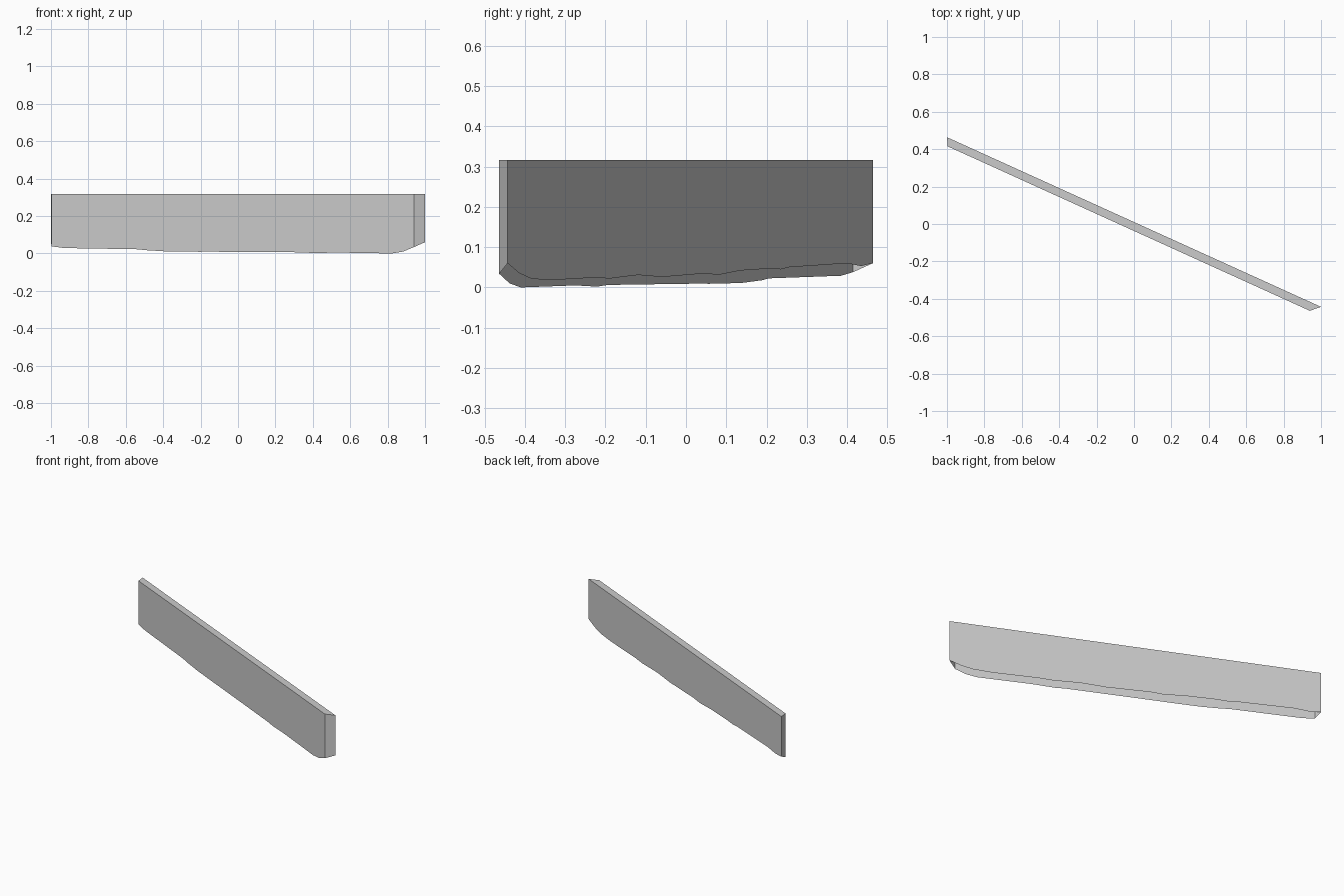
import bpy, bmesh

TOP = 0.317
# plan corners of the two long walls (left end, right end)
FRONT = ((-0.996, 0.415), (0.94, -0.464))
BACK = ((-1.0, 0.464), (1.0, -0.443))

# ragged lower edges as (y, z), from left end to right end
FRONT_EDGE = [(0.415, 0.038), (0.385, 0.029), (0.35, 0.045), (0.325, 0.05), (0.3, 0.053),
              (0.25, 0.042), (0.215, 0.026), (0.19, 0.018), (0.165, 0.021), (0.137, 0.011),
              (0.1, 0.016), (0.08, 0.017), (0.055, 0.009), (0.0, 0.012), (-0.055, 0.018),
              (-0.085, 0.009), (-0.12, 0.008), (-0.165, 0.011), (-0.22, 0.002), (-0.245, 0.007),
              (-0.275, 0.005), (-0.3, 0.01), (-0.35, 0.005), (-0.41, 0.0), (-0.438, 0.01),
              (-0.464, 0.034)]
BACK_EDGE = [(0.464, 0.06), (0.435, 0.053), (0.4, 0.06), (0.295, 0.06), (0.235, 0.045),
             (0.2, 0.047), (0.135, 0.042), (0.08, 0.031), (0.03, 0.037), (0.0, 0.035),
             (-0.035, 0.039), (-0.06, 0.026), (-0.12, 0.031), (-0.19, 0.022), (-0.24, 0.026),
             (-0.3, 0.025), (-0.34, 0.018), (-0.385, 0.022), (-0.415, 0.036), (-0.443, 0.06)]

bm = bmesh.new()


def wall_points(ends, edge):
    """Lower edge vertices laid along the plan line, plus the two top corners."""
    (x0, y0), (x1, y1) = ends
    low = [bm.verts.new((x0 + (x1 - x0) * (y - y0) / (y1 - y0), y, z)) for y, z in edge]
    top = [bm.verts.new((x, y, TOP)) for x, y in ends]
    return low, top


f_low, f_top = wall_points(FRONT, FRONT_EDGE)
b_low, b_top = wall_points(BACK, BACK_EDGE)

# long walls, end walls and top; the underside stays open
bm.faces.new(f_low + [f_top[1], f_top[0]])
bm.faces.new(b_low[::-1] + [b_top[0], b_top[1]])
bm.faces.new((b_low[0], f_low[0], f_top[0], b_top[0]))
bm.faces.new((f_low[-1], b_low[-1], b_top[1], f_top[1]))
bm.faces.new((f_top[0], f_top[1], b_top[1], b_top[0]))
bmesh.ops.triangulate(bm, faces=[f for f in bm.faces if len(f.verts) > 4])

mesh = bpy.data.meshes.new("wall_slab")
bm.to_mesh(mesh)
bm.free()
slab = bpy.data.objects.new("wall_slab", mesh)
bpy.context.collection.objects.link(slab)

# plain grey
grey = bpy.data.materials.new("grey")
grey.diffuse_color = (0.6, 0.6, 0.6, 1)
mesh.materials.append(grey)
